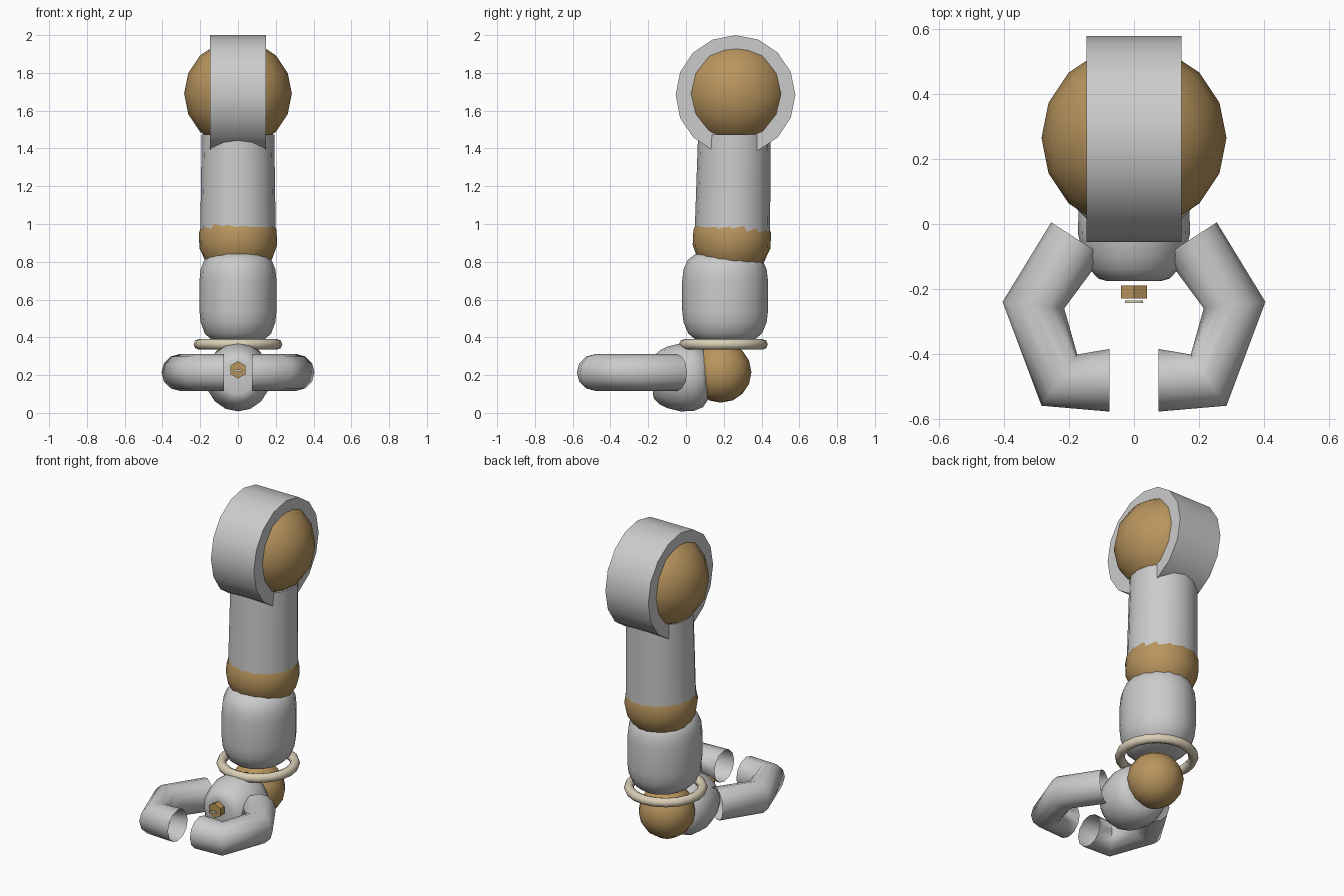
import bpy, bmesh, math
from mathutils import Vector, Matrix

if "Cube" in bpy.data.objects:
    bpy.data.objects.remove(bpy.data.objects["Cube"])


def material(name, rgb):
    m = bpy.data.materials.new(name)
    m.diffuse_color = (*rgb, 1)
    m.use_nodes = True
    m.node_tree.nodes["Principled BSDF"].inputs["Base Color"].default_value = m.diffuse_color
    return m


GREY = material("light_grey", (0.60, 0.60, 0.60))
GOLD = material("bronze", (0.48, 0.30, 0.11))
CREAM = material("cream", (0.70, 0.62, 0.47))


def finish(name, bm, mat, angle=50):
    bmesh.ops.recalc_face_normals(bm, faces=bm.faces)
    mesh = bpy.data.meshes.new(name)
    bm.to_mesh(mesh)
    bm.free()
    mesh.materials.append(mat)
    ob = bpy.data.objects.new(name, mesh)
    bpy.context.collection.objects.link(ob)
    bpy.ops.object.select_all(action='DESELECT')
    ob.select_set(True)
    bpy.context.view_layer.objects.active = ob
    bpy.ops.object.shade_smooth_by_angle(angle=math.radians(angle))
    return ob


def ball(name, centre, r, mat, tilt=0.0):
    bm = bmesh.new()
    rot = Matrix.Rotation(tilt, 4, 'Y') @ Matrix.Rotation(tilt, 4, 'X')
    bmesh.ops.create_uvsphere(bm, u_segments=16, v_segments=8, radius=r,
                              matrix=Matrix.Translation(centre) @ rot)
    return finish(name, bm, mat)


def loft(name, rings, mat, caps=True, closed=False, angle=50):
    """Skin a list of rings, each a list of points."""
    bm = bmesh.new()
    vs = [[bm.verts.new(p) for p in ring] for ring in rings]
    n = len(vs[0])
    pairs = list(zip(vs, vs[1:])) + ([(vs[-1], vs[0])] if closed else [])
    for a, b in pairs:
        for i in range(n):
            j = (i + 1) % n
            bm.faces.new((a[i], a[j], b[j], b[i]))
    if caps:
        bm.faces.new(vs[0])
        bm.faces.new(vs[-1])
    return finish(name, bm, mat, angle)


def ring(centre, u, v, n=16, start=0.0):
    c, u, v = Vector(centre), Vector(u), Vector(v)
    angles = [start + 2 * math.pi * i / n for i in range(n)]
    return [c + u * math.cos(a) + v * math.sin(a) for a in angles]


# Shoulder ball and the round cover across it
ball("shoulder_ball", (0, 0.265, 1.69), 0.285, GOLD)
loft("shoulder_cover",
     [ring((x, 0.262, 1.683), (0, 0.317, 0), (0, 0, 0.317)) for x in (-0.147, 0.147)], GREY)

# Upper arm, slightly tapered and leaning back
loft("upper_arm",
     [ring((0, y, z), (r, 0, 0), (0, r, 0)) for y, z, r in ((0.245, 0.93, 0.2), (0.256, 1.475, 0.192))],
     GREY)
ball("elbow_ball", (0, 0.243, 0.92), 0.21, GOLD, 0.15)

# Forearm: rounded barrel, deeper than wide
forearm = ((0.375, 0.55), (0.39, 0.70), (0.42, 0.86), (0.48, 0.97), (0.54, 1.0), (0.70, 1.0),
           (0.76, 0.97), (0.81, 0.87), (0.84, 0.70), (0.85, 0.5))
loft("forearm", [ring((0, 0.207, z), (0.204 * s, 0, 0), (0, 0.227 * s, 0)) for z, s in forearm], GREY)

# Wrist ring and ball
rings = []
for i in range(20):
    a = 2 * math.pi * i / 20
    d = Vector((math.cos(a), math.sin(a), 0))
    rings.append(ring(d * 0.207 + Vector((0, 0.198, 0.363)), d * 0.028, (0, 0, 0.028), 8))
loft("wrist_ring", rings, CREAM, caps=False, closed=True, angle=60)
ball("wrist_ball", (0, 0.185, 0.215), 0.161, GOLD)

# Hand: rounded drum facing forward
hand = ((-0.175, 0.09), (-0.168, 0.115), (-0.14, 0.142), (-0.10, 0.162), (-0.03, 0.18),
        (0.04, 0.178), (0.09, 0.158), (0.115, 0.12))
loft("hand", [ring((0, y, 0.188), (r * 0.96, 0, 0), (0, 0, r)) for y, r in hand], GREY)

# Bolt on the palm with a small slot bar
loft("palm_bolt",
     [ring((0, y, 0.228), (0.046, 0, 0), (0, 0, 0.046), 6, math.pi / 6) for y in (-0.19, -0.229)],
     GOLD, angle=20)
loft("palm_bolt_bar",
     [ring((0, y, 0.224), (0.027, 0, 0), (0, 0, 0.007), 8) for y in (-0.236, -0.243)], CREAM, angle=20)

# Two bent, open-ended claw tubes: outer and inner edge at each joint
joints = (((0.255, 0.005), (0.095, -0.098)), ((0.405, -0.24), (0.215, -0.26)),
          ((0.285, -0.56), (0.175, -0.402)), ((0.075, -0.578), (0.075, -0.385)))
for side, s in (("left", -1), ("right", 1)):
    rings = []
    for outer, inner in joints:
        o = Vector((s * outer[0], outer[1], 0.214))
        i = Vector((s * inner[0], inner[1], 0.214))
        rings.append(ring((o + i) / 2, (o - i) / 2, (0, 0, 0.097), 12))
    loft(side + "_claw", rings, GREY, caps=False, angle=75)
